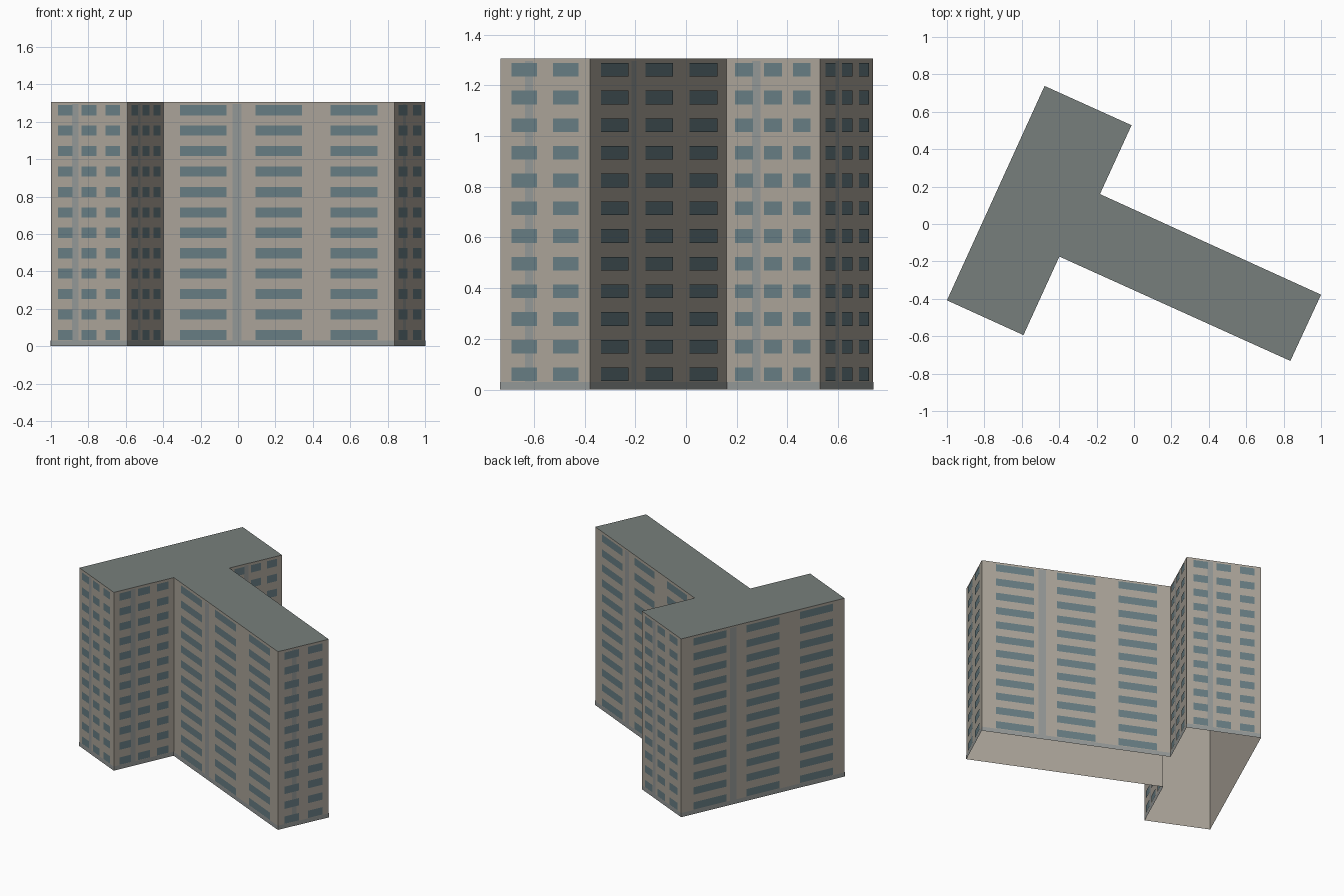
import bpy
from mathutils import Vector

if "Cube" in bpy.data.objects:
    bpy.data.objects.remove(bpy.data.objects["Cube"])

HEIGHT = 1.305
FLOORS = 12
EDGE_MARGIN = 0.015

# T-shaped footprint, counter-clockwise
PLAN = [(-1.0, -0.408), (-0.591, -0.594), (-0.399, -0.174), (0.836, -0.732),
        (1.0, -0.378), (-0.182, 0.16), (-0.013, 0.528), (-0.478, 0.738)]


def material(name, rgb):
    linear = [(c / 255 / 12.92) if c < 11 else ((c / 255 + 0.055) / 1.055) ** 2.4 for c in rgb]
    mat = bpy.data.materials.new(name)
    mat.diffuse_color = (*linear, 1)
    mat.use_nodes = True
    mat.node_tree.nodes["Principled BSDF"].inputs["Base Color"].default_value = mat.diffuse_color
    return mat


def build(name, verts, faces, mat):
    mesh = bpy.data.meshes.new(name)
    mesh.from_pydata(verts, [], faces)
    mesh.materials.append(mat)
    obj = bpy.data.objects.new(name, mesh)
    bpy.context.collection.objects.link(obj)
    return obj


def panels(name, rects, mat, offset):
    """Flat panels on the walls; each rect is (wall, u0, u1, z0, z1) in wall distances."""
    verts, faces = [], []
    for (start, along, out), u0, u1, z0, z1 in rects:
        n = len(verts)
        for u, z in ((u0, z0), (u1, z0), (u1, z1), (u0, z1)):
            p = start + along * u + out * offset
            verts.append((p.x, p.y, z))
        faces.append((n, n + 1, n + 2, n + 3))
    return build(name, verts, faces, mat)


wall_mat = material("wall_beige", (172, 165, 154))
roof_mat = material("roof_grey", (119, 127, 124))
glass_mat = material("window_glass", (104, 126, 132))
trim_mat = material("trim_grey", (149, 153, 152))

# Open-bottomed wall shell and flat roof
n = len(PLAN)
ring = [(x, y, z) for z in (0, HEIGHT) for x, y in PLAN]
build("walls", ring, [(i, (i + 1) % n, n + (i + 1) % n, n + i) for i in range(n)], wall_mat)
build("roof", ring[n:], [tuple(range(n))], roof_mat)

# Facade layout: rows of windows, a base course and a vertical strip per wall
windows, plinth, strips = [], [], []
for i in range(n):
    a, b = Vector(PLAN[i]), Vector(PLAN[(i + 1) % n])
    length = (b - a).length
    along = (b - a) / length
    wall = (a, along, Vector((along.y, -along.x)))
    columns = 2 if length < 0.42 and i == 3 else 3
    cell = (length - 2 * EDGE_MARGIN) / columns
    for c in range(columns):
        mid = EDGE_MARGIN + cell * (c + 0.5)
        for f in range(FLOORS):
            z = 0.06 + 0.1092 * f
            windows.append((wall, mid - 0.31 * cell, mid + 0.31 * cell, z - 0.027, z + 0.027))
    plinth.append((wall, 0, length, 0, 0.03))
    half = 0.014 + 0.009 * length
    strips.append((wall, 0.319 * length - half, 0.319 * length + half, 0.03, HEIGHT - 0.01))

panels("windows", windows, glass_mat, 0.003)
panels("base_course", plinth, trim_mat, 0.0015)
panels("vertical_strips", strips, trim_mat, 0.0015)
